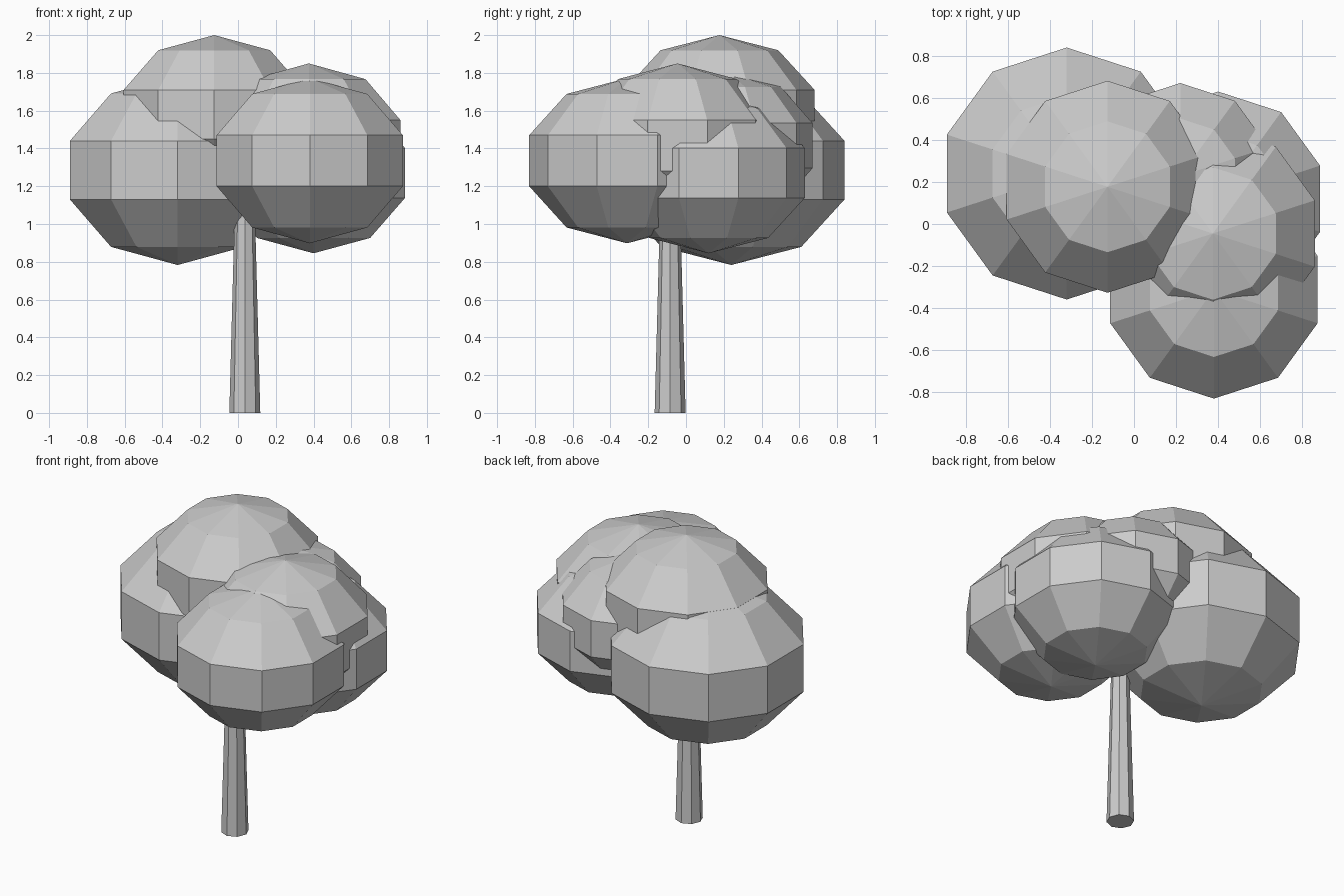
import bpy
import math

cube = bpy.data.objects.get("Cube")
if cube:
    bpy.data.objects.remove(cube, do_unlink=True)

# One flat grey for the whole tree
grey = bpy.data.materials.new("plain grey")
grey.use_nodes = True
grey.diffuse_color = (0.6, 0.6, 0.6, 1)
grey.node_tree.nodes["Principled BSDF"].inputs["Base Color"].default_value = (0.6, 0.6, 0.6, 1)


def finish(name):
    obj = bpy.context.object
    obj.name = name
    obj.data.materials.append(grey)
    bpy.ops.object.shade_flat()
    return obj


def foliage(name, center, radius, half_height):
    """Faceted, slightly flattened leaf ball with a corner facing the front."""
    bpy.ops.mesh.primitive_uv_sphere_add(segments=10, ring_count=5, radius=1, location=center)
    obj = finish(name)
    # turn the corners onto the y axis
    first = max(obj.data.vertices, key=lambda v: math.hypot(v.co.x, v.co.y)).co
    obj.rotation_euler.z = math.pi / 2 - math.atan2(first.y, first.x)
    obj.scale = (radius, radius, half_height)


# Trunk: tapered octagonal post reaching into the foliage
bpy.ops.mesh.primitive_cone_add(vertices=8, radius1=0.082, radius2=0.05, depth=1.2,
                                location=(0.036, -0.084, 0.6))
finish("trunk")

# Leaf balls
foliage("foliage_right", (-0.32, 0.24, 1.285), 0.63, 0.502)
foliage("foliage_top", (-0.126, 0.177, 1.58), 0.53, 0.42)
foliage("foliage_front", (0.38, -0.312, 1.335), 0.545, 0.437)
foliage("foliage_upper_left", (0.375, -0.045, 1.416), 0.536, 0.434)
foliage("foliage_left", (0.4, 0.12, 1.27), 0.536, 0.425)
foliage("foliage_back", (0.22, 0.228, 1.415), 0.465, 0.385)
